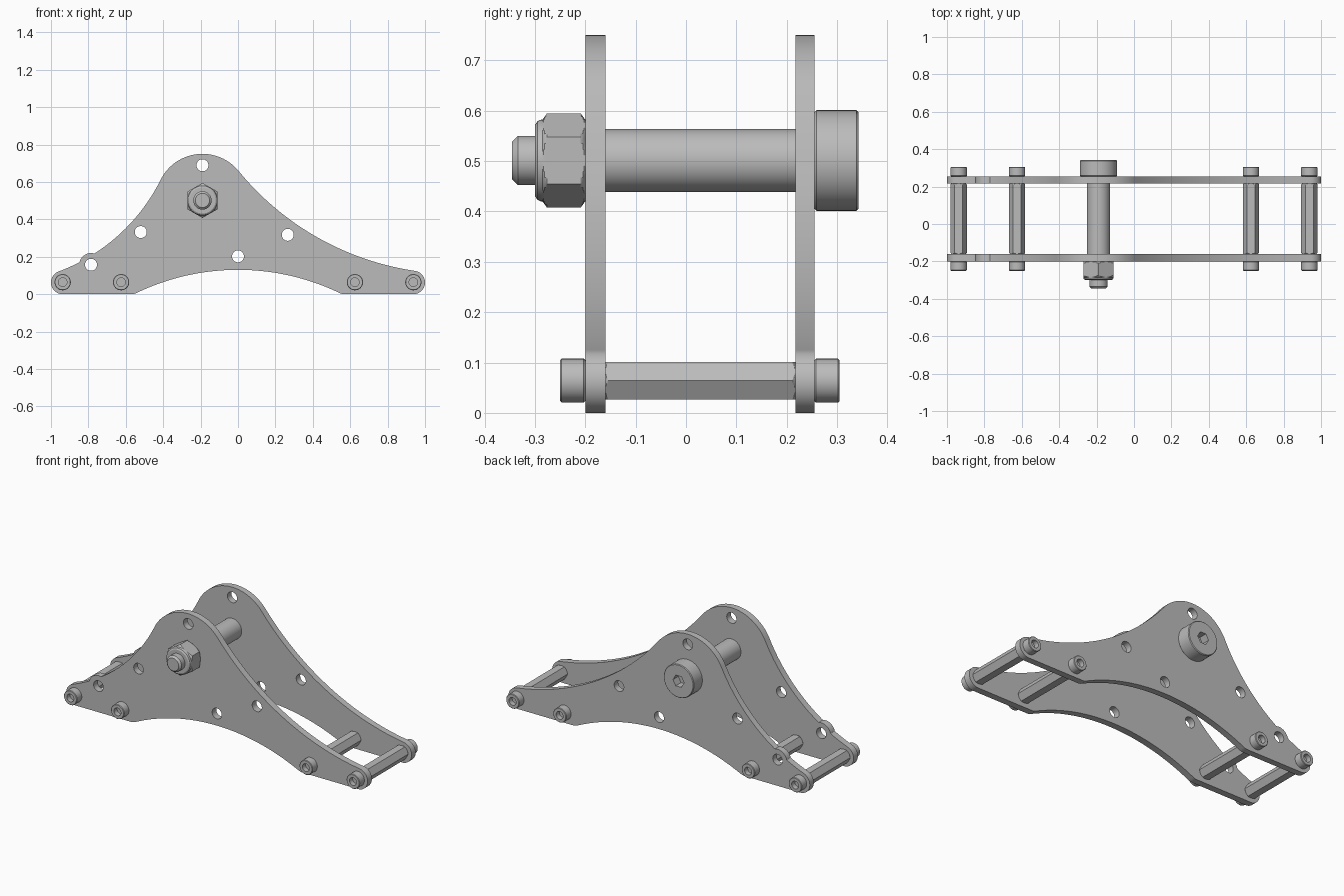
import bpy, bmesh, math
from mathutils import Vector

cube = bpy.data.objects.get("Cube")
if cube:
    bpy.data.objects.remove(cube, do_unlink=True)

steel = bpy.data.materials.new("steel_grey")
steel.use_nodes = True
GREY = (0.5, 0.5, 0.5, 1)
steel.diffuse_color = GREY
steel.node_tree.nodes["Principled BSDF"].inputs["Base Color"].default_value = GREY


def finish(bm, name):
    bmesh.ops.recalc_face_normals(bm, faces=bm.faces)
    mesh = bpy.data.meshes.new(name)
    bm.to_mesh(mesh)
    bm.free()
    mesh.materials.append(steel)
    ob = bpy.data.objects.new(name, mesh)
    bpy.context.collection.objects.link(ob)
    bpy.ops.object.select_all(action='DESELECT')
    ob.select_set(True)
    bpy.context.view_layer.objects.active = ob
    bpy.ops.object.shade_smooth_by_angle(angle=math.radians(25))
    return ob


def turned(name, x, z, rings, turn=0, segs=48):
    """Loft rings (radius, y, hex apothem or None) along y; a hex ring is trimmed by its radius."""
    bm = bmesh.new()
    loops = []
    for radius, y, apothem in rings:
        loop = []
        for i in range(segs):
            a = math.tau * i / segs
            r = radius
            if apothem:
                r = min(r, apothem / math.cos(a % (math.pi / 3) - math.pi / 6))
            a += math.radians(turn)
            loop.append(bm.verts.new((x + r * math.cos(a), y, z + r * math.sin(a))))
        loops.append(loop)
    for p, q in zip(loops, loops[1:]):
        for i in range(segs):
            j = (i + 1) % segs
            bm.faces.new((p[i], p[j], q[j], q[i]))
    bm.faces.new(loops[0])
    bm.faces.new(loops[-1])
    return finish(bm, name)


def hex_bar(y0, y1, apothem, chamfer):
    """Rings for a hexagonal bar with cone-chamfered ends."""
    corner = apothem / math.cos(math.pi / 6)
    steps = [(apothem + (corner - apothem) * t, chamfer * t) for t in (0, .25, .5, .75, 1)]
    return ([(r, y0 + d, apothem) for r, d in steps]
            + [(r, y1 - d, apothem) for r, d in reversed(steps)])


def arc(c, r, a0, a1, n=32):
    angles = [math.radians(a0 + (a1 - a0) * i / n) for i in range(n + 1)]
    return [Vector((c[0] + r * math.cos(a), c[1] + r * math.sin(a))) for a in angles]


def hollow_between(a, ra, b, rb, r, side):
    """Centre of a concave arc tangent to two circles, with its angle from each."""
    a, b = Vector(a), Vector(b)
    d = b - a
    along = ((r + ra) ** 2 - (r + rb) ** 2 + d.length_squared) / (2 * d.length)
    up = math.sqrt((r + ra) ** 2 - along ** 2)
    u = d.normalized()
    c = a + u * along + Vector((-u.y, u.x)) * up * side
    angle = lambda v: math.degrees(math.atan2(v.y, v.x))
    return c, angle(c - a), angle(c - b)


# Side plate outline
PIVOT, PIVOT_R = (-0.19, 0.5), 0.25
END_X, END_R = 0.9375, 0.0625
FOOT_X, CROWN_R, CROWN_Z = 0.57, 1.25, 0.13
LOBE = Vector((-0.786, 0.157))
right_end, left_end = (END_X, END_R), (-END_X, END_R)

c1, p1, e1 = hollow_between(PIVOT, PIVOT_R, right_end, END_R, 1.5, 1)
c2, p2, e2 = hollow_between(PIVOT, PIVOT_R, left_end, END_R, 1.0, -1)
tilt = math.degrees(math.asin(FOOT_X / (CROWN_R + END_R)))

left_slope = arc(c2, 1.0, p2 - 180, e2 - 180, 120)
for p in left_slope:                       # swell the edge around the lobe hole
    off = p - LOBE
    if off.length < END_R:
        p[:] = LOBE + off.normalized() * END_R

outline = (arc(right_end, END_R, -90, e1)
           + arc(c1, 1.5, e1 + 180, p1 + 180, 48)
           + arc(PIVOT, PIVOT_R, p1, p2, 48)
           + left_slope
           + arc(left_end, END_R, e2, 270)
           + arc((-FOOT_X, END_R), END_R, 270, 270 + tilt, 8)
           + arc((0, CROWN_Z - CROWN_R), CROWN_R, 90 + tilt, 90 - tilt, 48)
           + arc((FOOT_X, END_R), END_R, 270 - tilt, 270, 8))
HOLES = [(-0.19, 0.689), (-0.52, 0.332), tuple(LOBE), (0, 0.202), (0.266, 0.317)]


def plate(name, y0, y1):
    bm = bmesh.new()
    for loop in [outline] + [arc(h, 0.032, 0, 360) for h in HOLES]:
        pts = [p for p, q in zip(loop, loop[1:] + loop[:1]) if (p - q).length > 1e-4]
        vs = [bm.verts.new((p.x, y0, p.y)) for p in pts]
        for v, w in zip(vs, vs[1:] + vs[:1]):
            bm.edges.new((v, w))
    bmesh.ops.triangle_fill(bm, edges=bm.edges[:], use_beauty=True, normal=(0, -1, 0))
    out = bmesh.ops.extrude_face_region(bm, geom=bm.faces[:], use_keep_orig=True)
    moved = [g for g in out["geom"] if isinstance(g, bmesh.types.BMVert)]
    bmesh.ops.translate(bm, verts=moved, vec=(0, y1 - y0, 0))
    finish(bm, name)


FRONT_OUT, FRONT_IN, BACK_IN, BACK_OUT = -0.2, -0.16, 0.217, 0.255
plate("front_plate", FRONT_OUT, FRONT_IN)
plate("back_plate", BACK_IN, BACK_OUT)


def socket_head(name, x, z, y, out, r, height, socket, depth, bevel, hexed):
    """Cap screw head standing on y, growing in direction out."""
    top = y + out * height
    ap = socket * math.cos(math.pi / 6) if hexed else None
    turned(name, x, z, [(r - bevel, y, None), (r, y + out * bevel, None),
                        (r, top - out * bevel, None), (r - bevel, top, None),
                        (socket, top, ap), (socket, top - out * depth, ap)])


# Hexagonal spacer bars with a cap screw at each end
SCREW_Z = 0.064
for label, x in (("far_left", END_X), ("left", 0.625), ("right", -0.625), ("far_right", -END_X)):
    turned(label + "_spacer", x, SCREW_Z, hex_bar(FRONT_IN, BACK_IN, 0.0375, 0.005))
    socket_head(label + "_front_screw", x, SCREW_Z, FRONT_OUT, -1, 0.0435, 0.05, 0.023, 0.03, 0.003, False)
    socket_head(label + "_back_screw", x, SCREW_Z, BACK_OUT, 1, 0.0435, 0.05, 0.023, 0.03, 0.003, False)

# Main pivot: sleeve, bolt head, lock nut and bolt tip
px, pz = PIVOT[0], 0.501
turned("pivot_sleeve", px, pz, [(0.0625, FRONT_IN, None), (0.0625, BACK_IN, None)])
socket_head("pivot_bolt_head", px, pz, BACK_OUT, 1, 0.1, 0.087, 0.037, 0.05, 0.004, True)
turned("pivot_nut", px, pz, hex_bar(-0.285, FRONT_OUT, 0.081, 0.009), turn=30)
turned("nut_collar", px, pz, [(0.081, -0.28, None), (0.081, -0.288, None), (0.078, -0.295, None),
                              (0.07, -0.3, None)])
turned("pivot_bolt_tip", px, pz, [(0.049, -0.28, None), (0.049, -0.334, None), (0.038, -0.345, None)])
